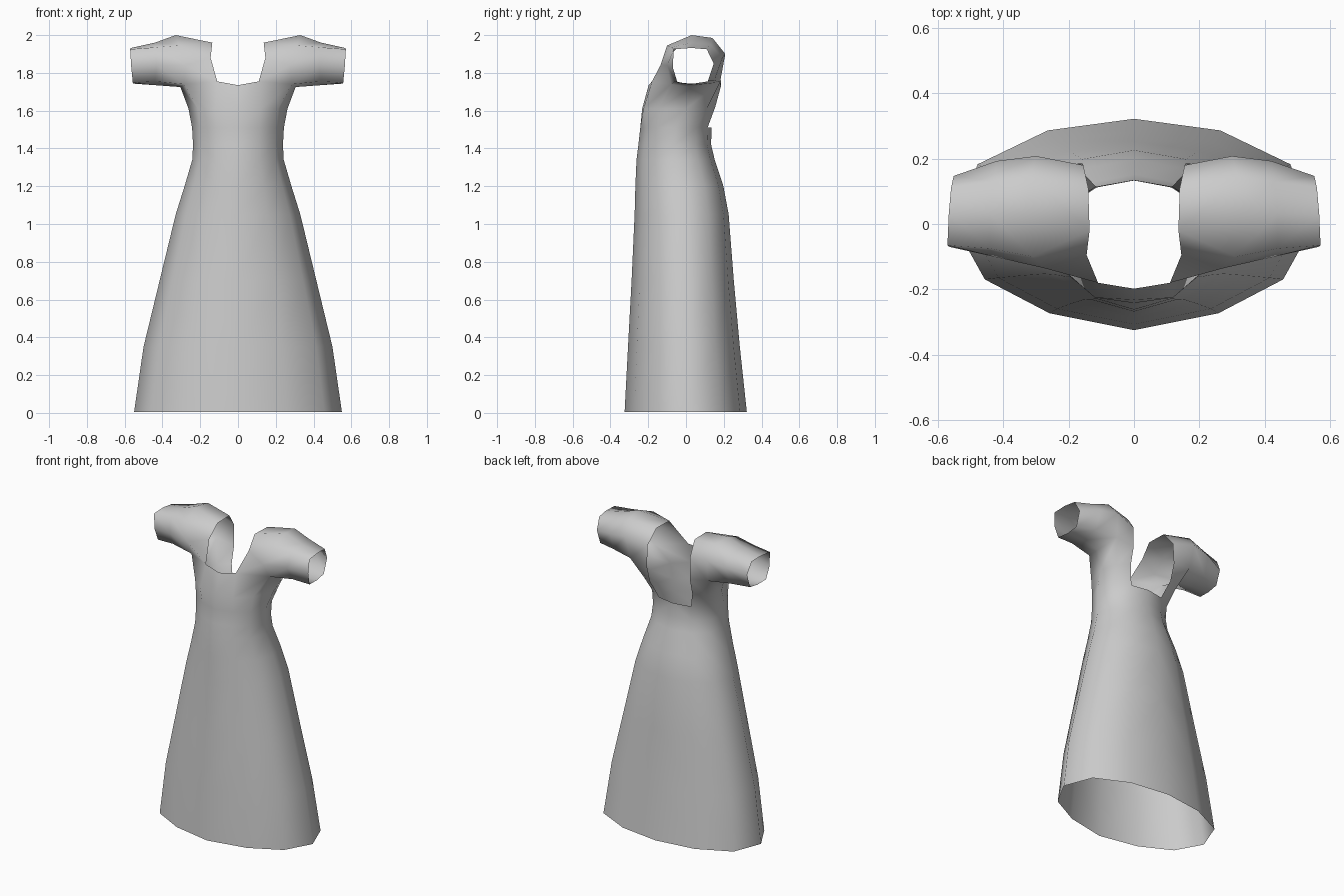
import bpy, bmesh

if "Cube" in bpy.data.objects:
    bpy.data.objects.remove(bpy.data.objects["Cube"], do_unlink=True)

cloth = bpy.data.materials.new("grey cloth")
cloth.use_nodes = True
cloth.diffuse_color = (0.6, 0.6, 0.6, 1)
cloth.node_tree.nodes["Principled BSDF"].inputs["Base Color"].default_value = (0.6, 0.6, 0.6, 1)
cloth.node_tree.nodes["Principled BSDF"].inputs["Roughness"].default_value = 0.8

bm = bmesh.new()


def points(*coords):
    return [bm.verts.new(c) for c in coords]


def loft(a, b, closed=False):
    """Bridge two rows of the same length with quads."""
    n = len(a)
    for i in range(n if closed else n - 1):
        j = (i + 1) % n
        bm.faces.new((a[i], a[j], b[j], b[i]))


# Half outline of the body, from centre front round to centre back
outline = [(0, -1), (0.47, -0.84), (0.83, -0.52), (1, 0), (0.87, 0.57), (0.48, 0.89), (0, 1)]

# Skirt and waist rows: height, half width, front, back
rows = [(0.005, 0.55, -0.325, 0.322), (0.35, 0.5, -0.307, 0.285), (0.7, 0.415, -0.288, 0.253),
        (1.05, 0.33, -0.272, 0.226), (1.2, 0.283, -0.268, 0.198), (1.34, 0.242, -0.262, 0.152),
        (1.42, 0.238, -0.252, 0.133), (1.51, 0.243, -0.242, 0.135)]
below = None
for z, width, front, back in rows:
    mid, depth = (front + back) / 2, (back - front) / 2
    row = points(*[(width * u, mid + depth * v, z) for u, v in outline])
    if below:
        loft(below, row)
    below = row

# Bust row, ending at the edge of the open back
bust = points((0, -0.232, 1.61), (0.12, -0.225, 1.61), (0.213, -0.145, 1.61),
              (0.262, 0, 1.61), (0.232, 0.11, 1.61), (0.155, 0.155, 1.62))
loft(below[:6], bust)

# Neck edge, from centre front over the shoulder to the back
neck = points((0, -0.198, 1.735), (0.11, -0.18, 1.755), (0.145, -0.095, 1.88),
              (0.136, -0.02, 1.96), (0.14, 0.11, 1.96), (0.155, 0.18, 1.87),
              (0.158, 0.185, 1.73))

# Shoulder ring, from the armpit up the front, over and down the back
shoulder = points((0.305, 0.03, 1.725), (0.285, -0.08, 1.74), (0.275, -0.135, 1.84),
                  (0.31, -0.1, 1.945), (0.33, 0.03, 2.0), (0.32, 0.14, 1.985),
                  (0.3, 0.208, 1.9), (0.285, 0.18, 1.75))

# Bodice panels between the bust, the neck edge and the shoulder ring
a, n = shoulder, neck
for face in [(bust[0], bust[1], n[1], n[0]), (bust[1], bust[2], a[1], n[1]),
             (bust[2], bust[3], a[0], a[1]), (bust[3], bust[4], a[7], a[0]),
             (bust[4], bust[5], n[6], a[7]), (n[1], a[1], a[2], n[2]),
             (n[2], a[2], a[3], n[3]), (n[3], a[3], a[4]), (n[3], a[4], a[5], n[4]),
             (n[4], a[5], a[6], n[5]), (n[5], a[6], a[7], n[6])]:
    bm.faces.new(face)

# Short open sleeve
middle = points((0.44, 0.04, 1.735), (0.44, -0.055, 1.755), (0.43, -0.1, 1.84),
                (0.44, -0.075, 1.935), (0.44, 0.03, 1.96), (0.43, 0.13, 1.95),
                (0.42, 0.193, 1.88), (0.43, 0.15, 1.76))
cuff = points((0.553, 0.04, 1.743), (0.557, -0.045, 1.748), (0.565, -0.07, 1.83),
              (0.571, -0.065, 1.925), (0.567, 0.03, 1.932), (0.56, 0.11, 1.925),
              (0.552, 0.147, 1.85), (0.55, 0.115, 1.755))
loft(shoulder, middle, True)
loft(middle, cuff, True)

# Face every panel the same way, outward from the body
bmesh.ops.recalc_face_normals(bm, faces=bm.faces[:])
bm.faces.ensure_lookup_table()
if bm.faces[0].normal.y > 0:
    bmesh.ops.reverse_faces(bm, faces=bm.faces[:])

mesh = bpy.data.meshes.new("dress")
bm.to_mesh(mesh)
bm.free()
mesh.materials.append(cloth)
for poly in mesh.polygons:
    poly.use_smooth = True

dress = bpy.data.objects.new("dress", mesh)
bpy.context.collection.objects.link(dress)

# Mirror the half dress across the middle
mirror = dress.modifiers.new("mirror", "MIRROR")
mirror.use_axis[0] = True
mirror.use_clip = True
mirror.merge_threshold = 0.001
